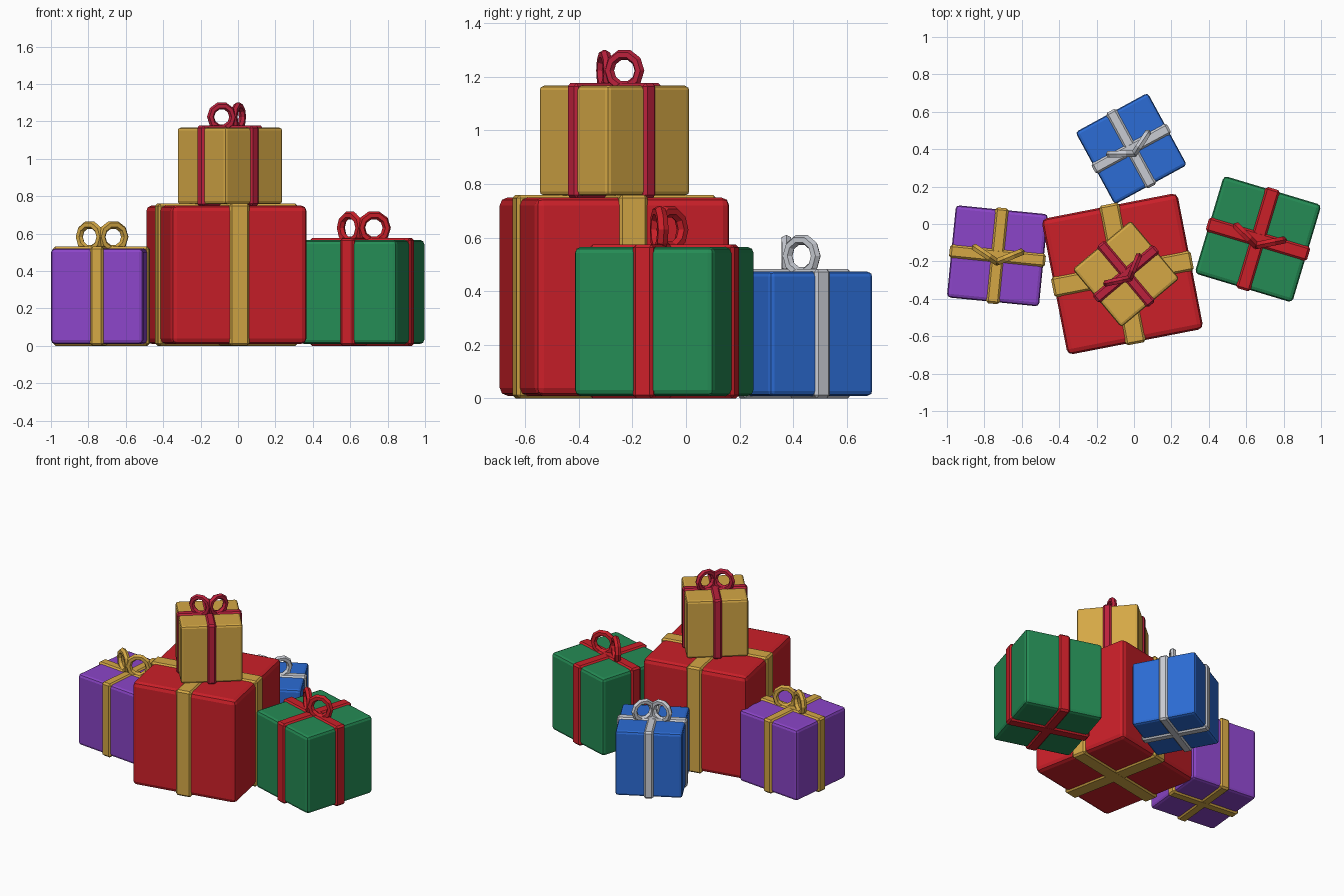
import bpy
from math import radians, cos, sin, pi
from mathutils import Matrix

cube = bpy.data.objects.get("Cube")
if cube:
    bpy.data.objects.remove(cube, do_unlink=True)


def material(name, rgb):
    m = bpy.data.materials.new(name)
    m.use_nodes = True
    m.diffuse_color = (*rgb, 1)
    m.node_tree.nodes["Principled BSDF"].inputs["Base Color"].default_value = (*rgb, 1)
    return m


RED = material("red", (0.60, 0.014, 0.022))
GOLD = material("gold", (0.66, 0.39, 0.06))
PURPLE = material("purple", (0.26, 0.06, 0.58))
BLUE = material("blue", (0.025, 0.15, 0.66))
GREEN = material("green", (0.018, 0.26, 0.09))
SILVER = material("silver", (0.58, 0.60, 0.65))
CRIMSON = material("crimson", (0.50, 0.015, 0.046))


def finish(name, mat, frame):
    obj = bpy.context.object
    obj.name = name
    obj.data.materials.append(mat)
    obj.matrix_world = frame @ obj.matrix_basis
    return obj


def block(name, size, z, mat, frame, bevel, segments):
    """Bevelled box centred over the gift's own origin."""
    bpy.ops.mesh.primitive_cube_add(size=1)
    obj = bpy.context.object
    obj.data.transform(Matrix.Diagonal((*size, 1)))
    obj.location.z = z
    mod = obj.modifiers.new("Bevel", "BEVEL")
    mod.width = bevel
    mod.segments = segments
    finish(name, mat, frame)


def gift(name, centre, base, size, height, angle, box_mat, ribbon_mat):
    frame = Matrix.Translation((*centre, base)) @ Matrix.Rotation(radians(angle), 4, "Z")
    lift = 0.01
    mid = lift + height / 2
    block(name + "_box", (size, size, height), mid, box_mat, frame, 0.04 * size, 2)

    # Two crossing ribbon bands wrapped around the box
    wide, outer = 0.147 * size, size + 2 * lift
    block(name + "_ribbon_across", (outer, wide, height + 2 * lift), mid,
          ribbon_mat, frame, 0.012, 1)
    block(name + "_ribbon_front_to_back", (wide, outer, height + 1.9 * lift), mid,
          ribbon_mat, frame, 0.012, 1)

    # Pair of upright bow loops, splayed into a V
    radius = 0.034 + 0.066 * size
    for side, label in ((1, "left"), (-1, "right")):
        bpy.ops.mesh.primitive_torus_add(
            major_segments=10, minor_segments=6,
            major_radius=radius, minor_radius=0.32 * radius)
        loop = bpy.context.object
        loop.rotation_euler = (pi / 2, 0, side * radians(28))
        loop.location = (side * 0.95 * radius, 0, height + lift + 0.93 * radius)
        bpy.context.view_layer.update()
        finish(name + "_bow_loop_" + label, ribbon_mat, frame)


gift("large_gift", (-0.062, -0.267), 0, 0.74, 0.74, 11, RED, GOLD)
gift("top_gift", (-0.043, -0.267), 0.747, 0.405, 0.41, 40, GOLD, CRIMSON)
gift("right_gift", (-0.73, -0.17), 0, 0.495, 0.51, -5.7, PURPLE, GOLD)
gift("left_gift", (0.663, -0.081), 0, 0.545, 0.555, -16.7, GREEN, RED)
gift("back_gift", (-0.015, 0.403), 0, 0.44, 0.463, 28.6, BLUE, SILVER)
